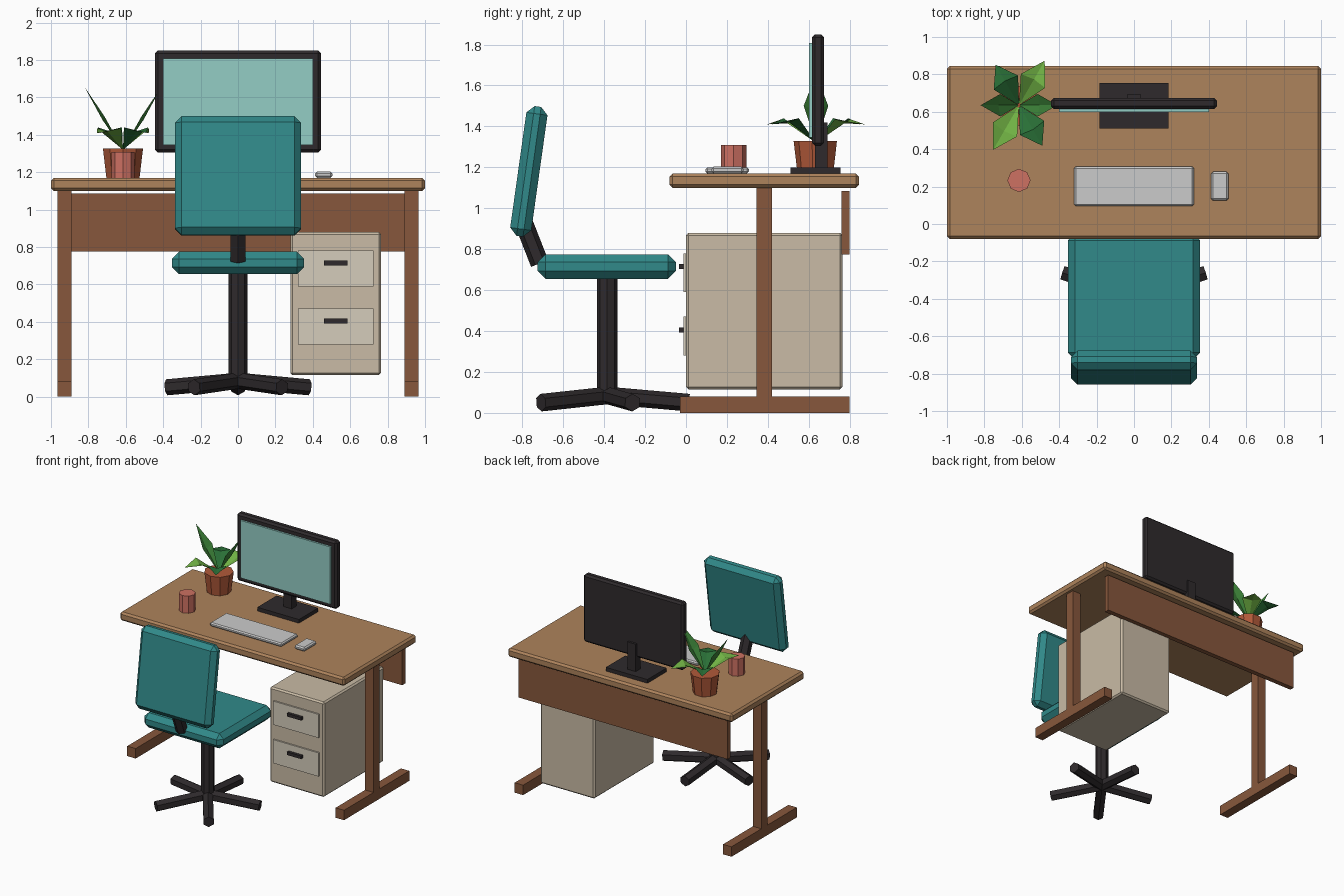
import bpy, bmesh
from math import radians, cos, sin, pi
from mathutils import Vector, Matrix

if "Cube" in bpy.data.objects:
    bpy.data.objects.remove(bpy.data.objects["Cube"])


def mat(name, r, g, b):
    m = bpy.data.materials.new(name)
    m.diffuse_color = [(c / 255) ** 2.2 for c in (r, g, b)] + [1]
    m.use_nodes = True
    m.node_tree.nodes["Principled BSDF"].inputs["Base Color"].default_value = m.diffuse_color
    return m


WOOD = mat("desk_wood", 172, 130, 92)
DARK_WOOD = mat("leg_wood", 134, 88, 62)
BLACK = mat("black_plastic", 50, 46, 48)
TEAL = mat("teal_fabric", 52, 136, 136)
BEIGE = mat("beige_metal", 200, 186, 164)
PALE = mat("drawer_front", 212, 203, 186)
WHITE = mat("light_plastic", 214, 214, 210)
SCREEN = mat("screen_glass", 146, 204, 196)
CLAY = mat("clay", 176, 90, 60)
PINK = mat("mug_glaze", 204, 112, 98)
LIGHT_GREEN = mat("light_leaf", 112, 176, 70)
MID_GREEN = mat("mid_leaf", 66, 136, 62)
DEEP_GREEN = mat("deep_leaf", 46, 112, 58)


def finish(name, bm, material):
    me = bpy.data.meshes.new(name)
    bm.to_mesh(me)
    bm.free()
    me.materials.append(material)
    ob = bpy.data.objects.new(name, me)
    bpy.context.collection.objects.link(ob)
    return ob


def box(name, x, y, z, material, bevel=0, tilt=0):
    """Box from (min, max) ranges, with chamfered edges and a tilt about x."""
    size = [b - a for a, b in (x, y, z)]
    bm = bmesh.new()
    bmesh.ops.create_cube(bm, size=1, matrix=Matrix.Diagonal((*size, 1)))
    if bevel:
        bmesh.ops.bevel(bm, geom=bm.edges[:], offset=bevel, segments=1,
                        affect='EDGES', profile=0.5)
    ob = finish(name, bm, material)
    ob.location = [(a + b) / 2 for a, b in (x, y, z)]
    ob.rotation_euler.x = tilt
    return ob


def rod(name, a, b, r1, r2, sides, material):
    """Faceted rod between two points."""
    a, b = Vector(a), Vector(b)
    bm = bmesh.new()
    bmesh.ops.create_cone(bm, cap_ends=True, segments=sides, radius1=r1,
                          radius2=r2, depth=(b - a).length)
    ob = finish(name, bm, material)
    ob.location = (a + b) / 2
    ob.rotation_mode = 'QUATERNION'
    ob.rotation_quaternion = (b - a).to_track_quat('Z', 'Y')
    return ob


# Desk
box("desktop", (-1, 1), (-.08, .845), (1.10, 1.17), WOOD, .015)
for side, s in (("left", -1), ("right", 1)):
    xs = sorted((s * .89, s * .965))
    box(side + "_post", xs, (.345, .42), (.07, 1.105), DARK_WOOD)
    box(side + "_foot", xs, (-.03, .80), (0, .08), DARK_WOOD)
box("back_panel", (-.93, .93), (.76, .80), (.775, 1.085), DARK_WOOD)

# Drawer cabinet
box("cabinet", (.28, .765), (0, .765), (.115, .88), BEIGE, .012)
for i, z in enumerate((.375, .685)):
    box(f"drawer_{i}", (.32, .725), (-.012, .005), (z - .095, z + .095), PALE)
    box(f"drawer_handle_{i}", (.46, .585), (-.035, -.01), (z + .017, z + .042), BLACK)

# Chair
CY = -.385
box("seat", (-.353, .353), (-.725, -.05), (.655, .775), TEAL, .038)
box("backrest", (-.338, .338), (-.820, -.716), (.86, 1.50), TEAL, .036, radians(-8))
rod("back_bracket", (0, -.715, .73), (0, -.805, .96), .045, .045, 6, BLACK)
rod("chair_column", (0, CY, .07), (0, CY, .67), .05, .05, 8, BLACK)
for i in range(5):
    a = pi / 2 + i * 2 * pi / 5
    tip = (.4 * cos(a), CY + .4 * sin(a), .05)
    rod(f"chair_foot_{i}", (0, CY, .085), tip, .043, .043, 6, BLACK)

# Monitor
box("monitor_frame", (-.444, .444), (.615, .675), (1.305, 1.85), BLACK, .015)
box("monitor_screen", (-.40, .40), (.60, .62), (1.345, 1.807), SCREEN)
box("monitor_neck", (-.037, .037), (.63, .692), (1.19, 1.42), BLACK)
box("monitor_base", (-.185, .185), (.51, .755), (1.17, 1.20), BLACK)

# Desk items
box("keyboard", (-.32, .32), (.095, .307), (1.17, 1.20), WHITE, .009)
box("mouse", (.412, .505), (.125, .28), (1.17, 1.203), WHITE, .01)
rod("mug", (-.615, .233, 1.17), (-.615, .233, 1.308), .062, .062, 8, PINK)

# Potted plant: folded leaves in three alternating kinds
PX, PY = -.615, .635
rod("plant_pot", (PX, PY, 1.17), (PX, PY, 1.328), .09, .109, 9, CLAY)
KINDS = (  # middle reach and height, tip reach and height, half width, colour
    (.10, 1.50, .205, 1.655, .06, MID_GREEN),
    (.15, 1.435, .275, 1.41, .075, LIGHT_GREEN),
    (.14, 1.44, .25, 1.41, .075, DEEP_GREEN))
for i in range(6):
    r, h, tip_r, tip_h, w, colour = KINDS[i % 3]
    bm = bmesh.new()
    base, left, mid, right, tip = [bm.verts.new(p) for p in (
        (0, 0, 1.32), (r, w, h), (r + .01, 0, h - .02), (r, -w, h), (tip_r, 0, tip_h))]
    for f in ((base, mid, left), (base, right, mid), (left, mid, tip), (mid, right, tip)):
        bm.faces.new(f)
    leaf = finish(f"leaf_{i}", bm, colour)
    leaf.location = (PX, PY, 0)
    leaf.rotation_euler.z = i * pi / 3
